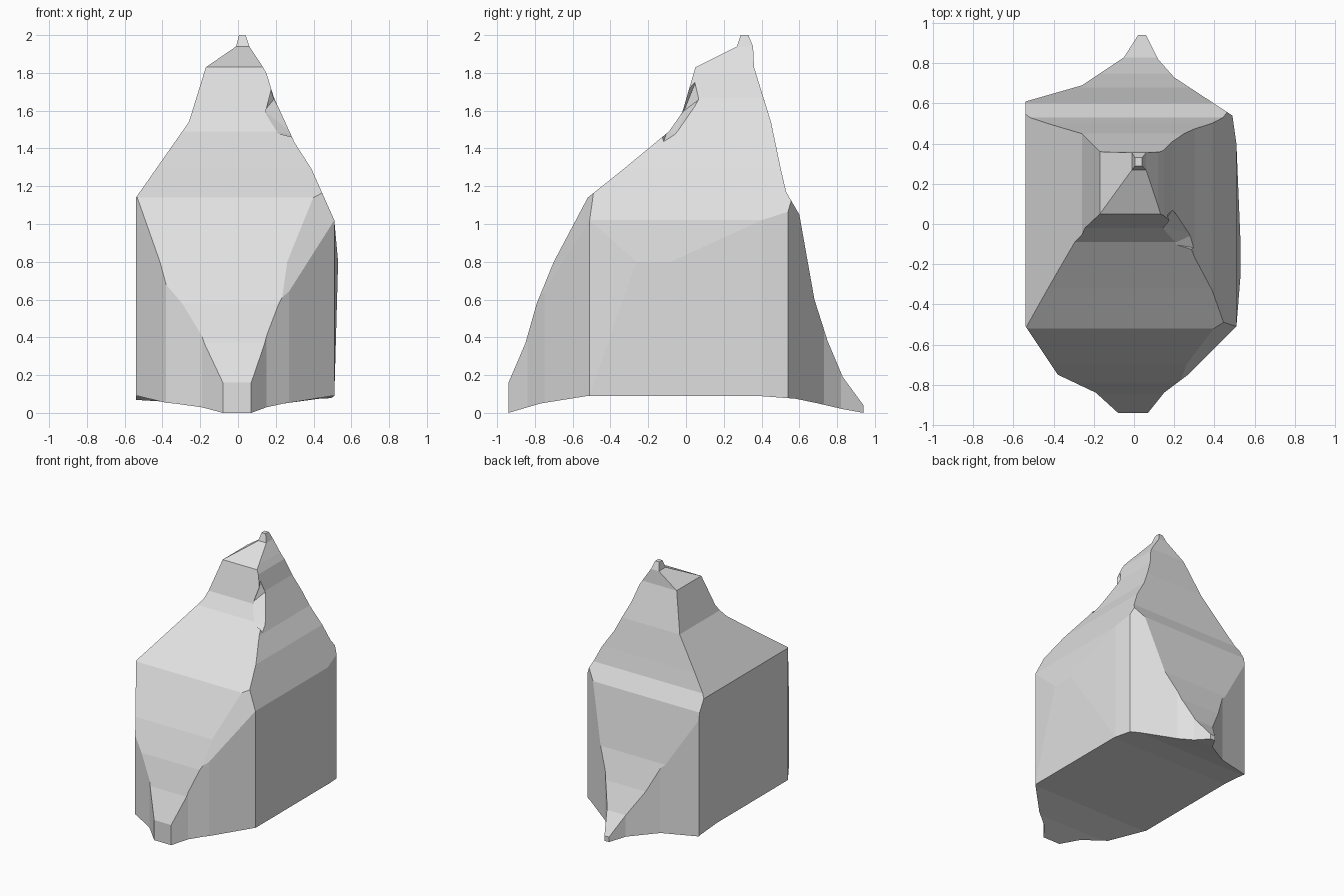
import bpy, bmesh
from mathutils import Vector

if "Cube" in bpy.data.objects:
    bpy.data.objects.remove(bpy.data.objects["Cube"])

stone = bpy.data.materials.new("light_grey_stone")
stone.diffuse_color = (0.75, 0.75, 0.75, 1)
stone.use_nodes = True
stone.node_tree.nodes["Principled BSDF"].inputs["Base Color"].default_value = stone.diffuse_color


def make_object(name, bm):
    bmesh.ops.recalc_face_normals(bm, faces=bm.faces)
    mesh = bpy.data.meshes.new(name)
    bm.to_mesh(mesh)
    bm.free()
    mesh.materials.append(stone)
    obj = bpy.data.objects.new(name, mesh)
    bpy.context.collection.objects.link(obj)
    return obj


def prism(name, points, place, start, end):
    """Extrude a 2D outline between two depths; place maps (a, b, depth) to xyz."""
    bm = bmesh.new()
    face = bm.faces.new([bm.verts.new(place(a, b, start)) for a, b in points])
    new = bmesh.ops.extrude_face_region(bm, geom=[face])["geom"]
    shift = Vector(place(0, 0, end)) - Vector(place(0, 0, start))
    bmesh.ops.translate(bm, vec=shift,
                        verts=[v for v in new if isinstance(v, bmesh.types.BMVert)])
    return make_object(name, bm)


def hull(name, points):
    bm = bmesh.new()
    for p in points:
        bm.verts.new(p)
    bmesh.ops.convex_hull(bm, input=bm.verts)
    return make_object(name, bm)


def boolean(target, cutter, operation):
    mod = target.modifiers.new(operation.lower(), 'BOOLEAN')
    mod.operation = operation
    mod.solver = 'EXACT'
    mod.object = cutter
    bpy.context.view_layer.objects.active = target
    bpy.ops.object.modifier_apply(modifier=mod.name)
    bpy.data.objects.remove(cutter)


# Body: side outline with the arched underside
side = [(-0.98, 0.06), (-0.94, 0.16), (-0.85, 0.37), (-0.79, 0.58), (-0.70, 0.80),
        (-0.52, 1.14), (-0.32, 1.30), (-0.09, 1.49), (-0.02, 1.59), (0.05, 1.83),
        (0.27, 1.94), (0.29, 2.0), (0.33, 2.0), (0.355, 1.94), (0.36, 1.83),
        (0.45, 1.54), (0.50, 1.30), (0.53, 1.17), (0.60, 1.05), (0.68, 0.60),
        (0.75, 0.38), (0.83, 0.19), (0.94, 0.04), (0.974, -0.01), (0.94, 0.0),
        (0.83, 0.02), (0.70, 0.05), (0.58, 0.075), (0.38, 0.09), (-0.52, 0.09),
        (-0.77, 0.05), (-0.94, 0.0), (-0.98, -0.01)]
body = prism("stone_body", side, lambda y, z, x: (x, y, z), -0.8, 0.8)

# Front outline: steep shoulders and a narrow peak
front = [(-0.61, -0.1), (-0.61, 1.04), (-0.54, 1.14), (-0.26, 1.54), (-0.17, 1.83),
         (-0.01, 1.94), (0.005, 2.0), (0.01, 2.02), (0.035, 2.02), (0.04, 2.0),
         (0.06, 1.94), (0.12, 1.85), (0.15, 1.80), (0.19, 1.67), (0.30, 1.43),
         (0.39, 1.29), (0.51, 1.02), (0.53, 0.80), (0.51, 0.09), (0.505, -0.1)]
boolean(body, prism("front_outline", front, lambda x, z, y: (x, y, z), -1.2, 1.2),
        'INTERSECT')

# Plan outline: pointed at both ends
plan = [(-0.54, -0.51), (-0.38, -0.75), (-0.19, -0.84), (-0.08, -0.94), (0.07, -0.94),
        (0.15, -0.84), (0.27, -0.75), (0.51, -0.51), (0.535, -0.20), (0.51, 0.40),
        (0.49, 0.54), (0.20, 0.73), (0.12, 0.82), (0.06, 0.94), (0.02, 0.94),
        (-0.05, 0.83), (-0.26, 0.69), (-0.54, 0.61)]
boolean(body, prism("plan_outline", plan, lambda x, y, z: (x, y, z), -0.2, 2.2),
        'INTERSECT')

# Chipped pocket on the front right shoulder
chip = [(0.14, -0.01, 1.60), (0.16, 0.05, 1.75), (0.19, 0.07, 1.66), (0.30, -0.05, 1.47),
        (0.31, -0.12, 1.43), (0.19, -0.10, 1.49), (0.40, -0.25, 1.60), (0.40, -0.10, 1.72)]
boolean(body, hull("shoulder_chip", chip), 'DIFFERENCE')

# Slanted facet on the lower front right corner
top, low, corner = (Vector(p) for p in
                    [(0.42, -0.51, 1.14), (0.25, -0.76, 0.64), (0.51, -0.51, 1.02)])
normal = (low - top).cross(corner - top).normalized()
across = (low - top).normalized()
other = normal.cross(across)
facet = [top + across * a + other * b + normal * d
         for a in (-0.3, 0.9) for b in (-0.5, 0.5) for d in (0, 0.4)]
boolean(body, hull("corner_facet", facet), 'DIFFERENCE')

for poly in body.data.polygons:
    poly.use_smooth = False
